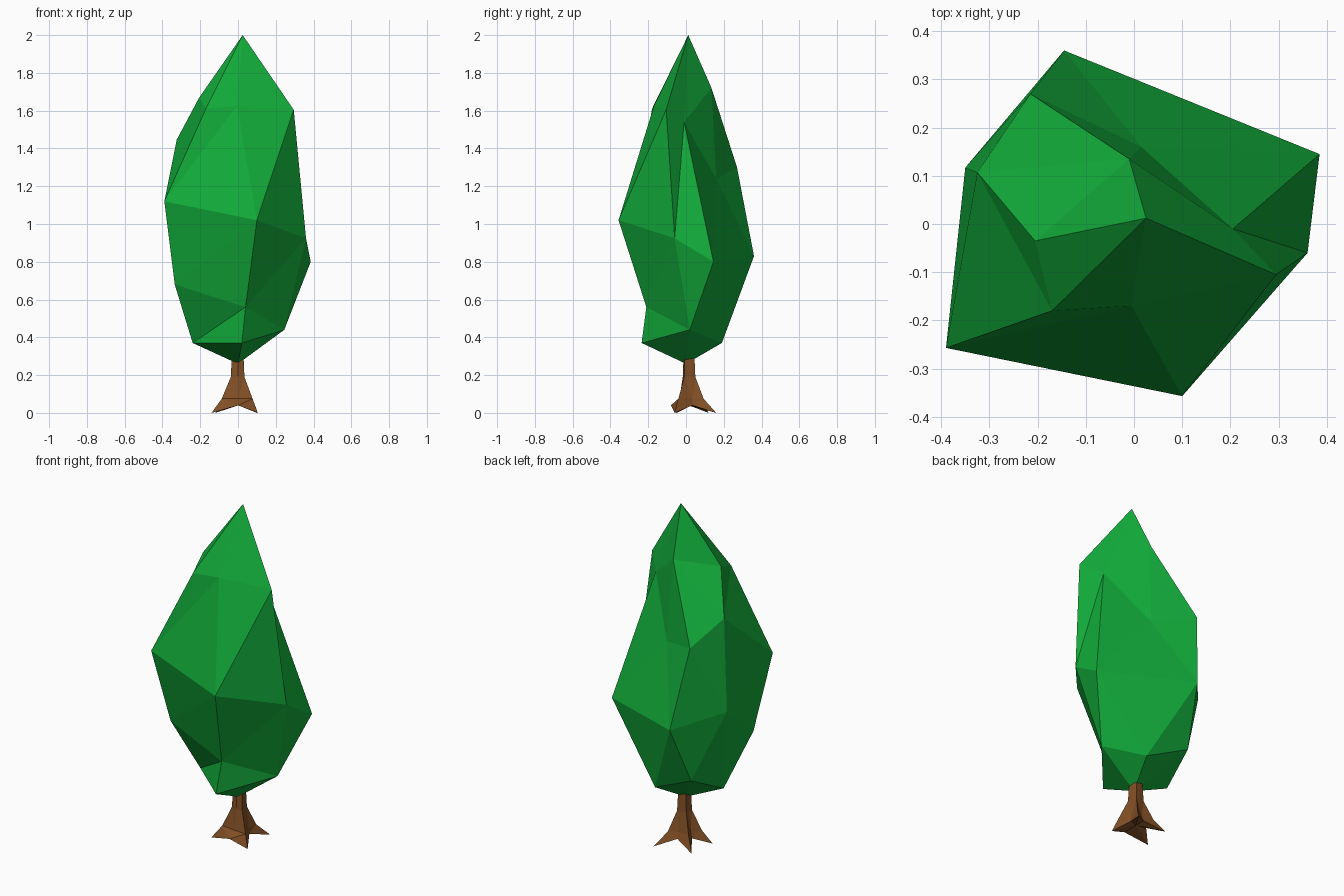
import bpy, bmesh
from mathutils import Vector

if "Cube" in bpy.data.objects:
    bpy.data.objects.remove(bpy.data.objects["Cube"])


def material(name, rgb):
    m = bpy.data.materials.new(name)
    m.diffuse_color = (*rgb, 1)
    m.use_nodes = True
    m.node_tree.nodes["Principled BSDF"].inputs["Base Color"].default_value = m.diffuse_color
    return m


def skin(name, columns, mat):
    """Stitch neighbouring vertical columns of points; repeated points merge into triangles."""
    bm = bmesh.new()
    verts = {}

    def vert(p):
        if p not in verts:
            verts[p] = bm.verts.new(p)
        return verts[p]

    for a, b in zip(columns, columns[1:] + columns[:1]):
        for r in range(len(a) - 1):
            corners = list(dict.fromkeys((a[r], a[r + 1], b[r + 1], b[r])))
            if len(corners) > 2:
                bm.faces.new([vert(p) for p in corners])
    bmesh.ops.triangulate(bm, faces=bm.faces[:], quad_method='SHORT_EDGE')
    bmesh.ops.recalc_face_normals(bm, faces=bm.faces[:])
    me = bpy.data.meshes.new(name)
    bm.to_mesh(me)
    bm.free()
    me.materials.append(mat)
    ob = bpy.data.objects.new(name, me)
    bpy.context.collection.objects.link(ob)
    return ob


leaf_green = material("leaf green", (0.006, 0.40, 0.042))
bark_brown = material("bark brown", (0.22, 0.078, 0.019))

# Foliage: irregular faceted crown, described by its corner points
tip, base = (0.025, 0.012, 2.0), (0.0, 0.0, 0.26)
# upper corners
uw, u1, u2 = (-0.205, -0.035, 1.67), (-0.17, -0.18, 1.61), (-0.005, -0.17, 1.625)
u3, u4, u5 = (0.295, -0.105, 1.605), (0.205, -0.01, 1.54), (-0.01, 0.135, 1.72)
# shoulder corners at the back and left
s1, s2, s3 = (0.015, 0.16, 1.24), (-0.215, 0.27, 1.30), (-0.325, 0.107, 1.445)
# belly corners
m1, m2, m3 = (-0.39, -0.257, 1.12), (0.10, -0.357, 1.02), (0.36, -0.06, 0.925)
m4, m5, m6 = (0.385, 0.145, 0.80), (-0.145, 0.36, 0.83), (-0.35, 0.117, 0.90)
# lower corners
l1, l2, l3 = (-0.335, -0.154, 0.68), (-0.24, -0.01, 0.37), (0.02, -0.235, 0.37)
l4, l5, l6 = (0.07, 0.19, 0.37), (0.245, 0.02, 0.44), (0.04, -0.21, 0.56)
l7 = (-0.19, 0.224, 0.49)

# columns run from the tip to the base, going round from the left
skin("foliage", [
    (tip, uw, s3, m6, m6, l2, base),
    (tip, u1, m1, m1, l1, l2, base),
    (tip, u2, m2, m2, l6, l3, base),
    (tip, u3, m3, m3, l5, l5, base),
    (tip, u4, m4, m4, l4, l4, base),
    (tip, u5, s1, m5, l7, l7, base),
    (tip, u5, s2, m5, l7, l7, base),
], leaf_green)

# Trunk: slim stem flaring into four roots with hollows between them
roots = [(0.105, -0.06), (0.10, 0.16), (-0.12, 0.12), (-0.14, -0.05)]
hollows = [(0.05, 0.035), (0.0, 0.08), (-0.06, 0.03), (0.0, -0.08)]
centre = Vector((0.0, 0.015))
columns = []
for root, hollow in zip(roots, hollows):
    for end, radii, foot in ((root, (0.036, 0.042, 0.095), 0.0),
                             (hollow, (0.028, 0.032, 0.05), 0.04)):
        d = Vector(end) - centre
        col = [(centre.x, centre.y, 0.30)]
        for r, z in zip(radii, (0.30, 0.19, 0.075)):
            p = centre + d.normalized() * r
            col.append((p.x, p.y, z))
        col += [(*end, foot), (centre.x, centre.y, 0.04)]
        columns.append(tuple(col))
skin("trunk", columns, bark_brown)
